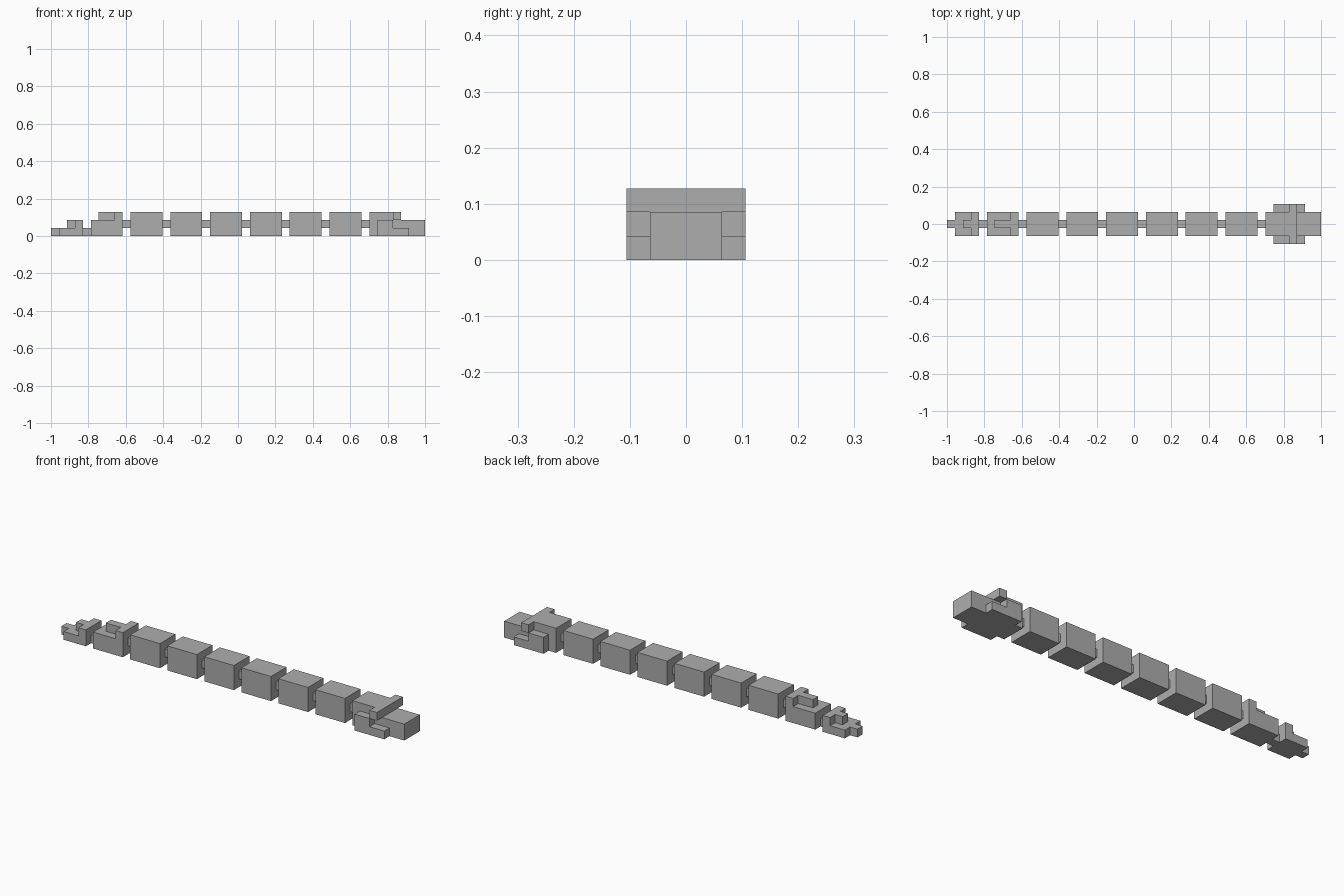
import bpy, bmesh

cube = bpy.data.objects.get("Cube")
if cube:
    bpy.data.objects.remove(cube, do_unlink=True)

U = 2 / 47  # one grid unit; the body is 47 units long

grey = bpy.data.materials.new("plain_grey")
grey.use_nodes = True
COLOUR = (0.42, 0.42, 0.42, 1)
grey.diffuse_color = COLOUR
grey.node_tree.nodes["Principled BSDF"].inputs["Base Color"].default_value = COLOUR


def slab(name, profile, y0, y1):
    """Extrude a side profile of (x, z) grid points from y0 to y1."""
    bm = bmesh.new()
    face = bm.faces.new([bm.verts.new(((x - 23.5) * U, y0 * U, z * U)) for x, z in profile])
    out = bmesh.ops.extrude_face_region(bm, geom=[face])
    moved = [v for v in out["geom"] if isinstance(v, bmesh.types.BMVert)]
    bmesh.ops.translate(bm, verts=moved, vec=(0, (y1 - y0) * U, 0))
    bmesh.ops.recalc_face_normals(bm, faces=bm.faces)
    mesh = bpy.data.meshes.new(name)
    bm.to_mesh(mesh)
    bm.free()
    mesh.materials.append(grey)
    obj = bpy.data.objects.new(name, mesh)
    bpy.context.collection.objects.link(obj)
    return obj


def box(name, x0, x1, z0, z1, half_width):
    return slab(name, [(x0, z0), (x1, z0), (x1, z1), (x0, z1)], -half_width, half_width)


# Tail tip and the small stepped tail segment with its ridge
box("tail_tip", 0, 1, 0, 1, 0.5)
slab("tail_segment", [(1, 0), (4, 0), (4, 2), (3, 2), (3, 1), (1, 1)], -1.5, 1.5)
box("tail_ridge", 2, 3, 1, 2, 0.5)
box("tail_joint", 4, 5, 0, 1, 0.5)

# Larger stepped segment with its ridge
slab("rear_segment", [(5, 0), (9, 0), (9, 3), (8, 3), (8, 2), (5, 2)], -1.5, 1.5)
box("rear_ridge", 6, 8, 2, 3, 0.5)
box("rear_joint", 9, 10, 1, 2, 0.5)

# Six equal body segments, each followed by a thin joint
for i in range(6):
    x = 10 + 5 * i
    box(f"body_segment_{i + 1}", x, x + 4, 0, 3, 1.5)
    box(f"body_joint_{i + 1}", x + 4, x + 5, 1, 2, 0.5)

# Head with a lower snout
slab("head", [(40, 0), (47, 0), (47, 2), (44, 2), (44, 3), (40, 3)], -1.5, 1.5)

# Brow stubs and stepped jaws on both sides of the head
for side, s in (("front", -1), ("back", 1)):
    slab(f"brow_{side}", [(43, 2), (44, 2), (44, 3), (43, 3)], s * 1.5, s * 2.5)
    slab(f"jaw_{side}", [(41, 0), (45, 0), (45, 1), (43, 1), (43, 2), (41, 2)], s * 1.5, s * 2.5)
